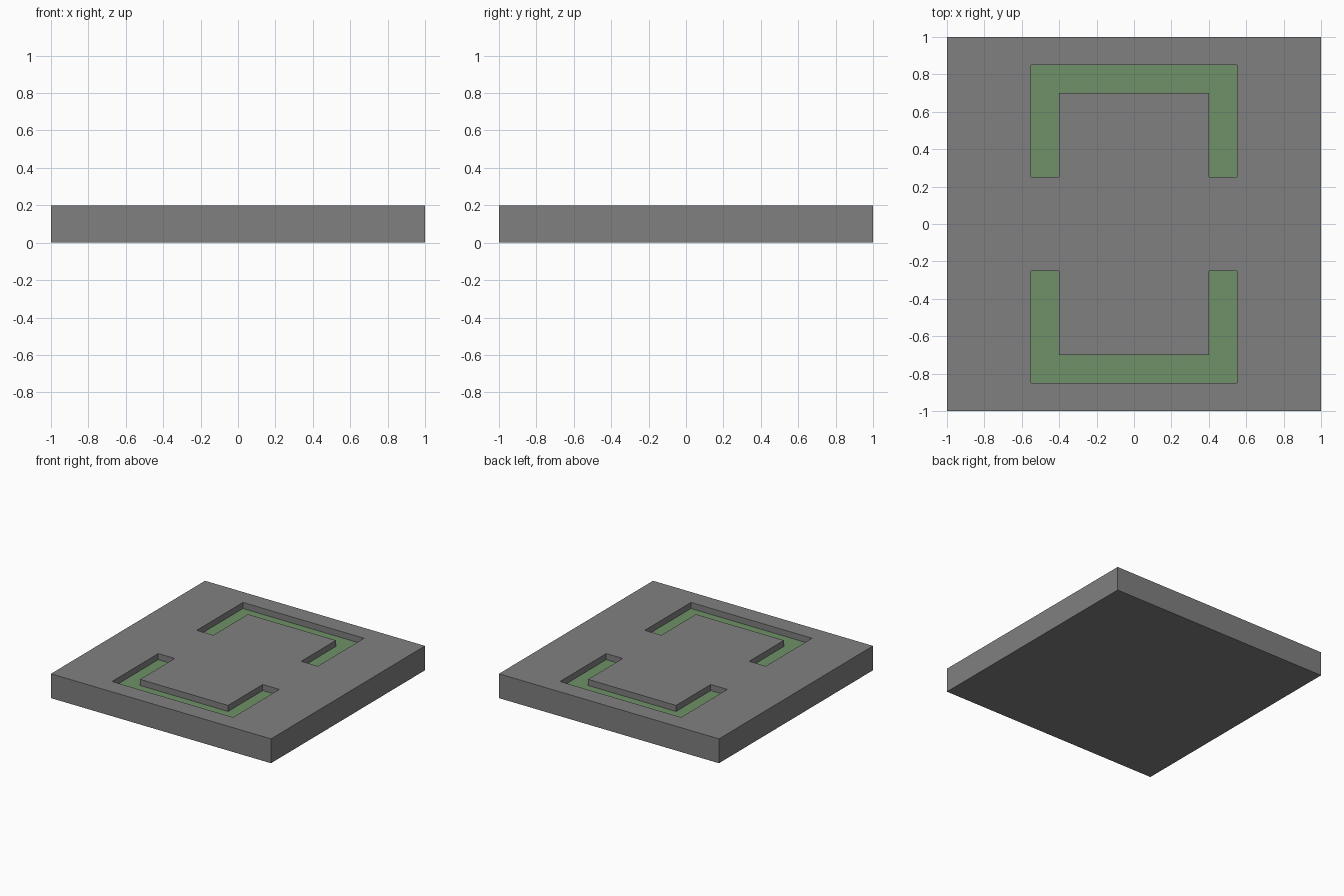
import bpy
import bmesh
from mathutils import Matrix, Vector

if "Cube" in bpy.data.objects:
    bpy.data.objects.remove(bpy.data.objects["Cube"])

THICK, DEPTH = 0.2, 0.05           # slab thickness, groove depth
OUT_X, IN_X = 0.55, 0.40           # groove outer / inner half width
OUT_Y, IN_Y, END_Y = 0.85, 0.70, 0.25


def material(name, colour):
    m = bpy.data.materials.new(name)
    m.diffuse_color = (*colour, 1.0)
    m.use_nodes = True
    m.node_tree.nodes["Principled BSDF"].inputs["Base Color"].default_value = m.diffuse_color
    return m


def in_groove(p):
    """True inside either of the two mirrored U-shaped channels."""
    x, y = abs(p.x), abs(p.y)
    return x < OUT_X and END_Y < y < OUT_Y and (x > IN_X or y > IN_Y)


# Square slab, cut along the groove outlines
bm = bmesh.new()
bmesh.ops.create_cube(bm, size=1.0, matrix=Matrix.Translation((0, 0, THICK / 2))
                      @ Matrix.Diagonal((2, 2, THICK, 1)))
cuts = [(0, OUT_X), (0, IN_X), (1, OUT_Y), (1, IN_Y), (1, END_Y)]
for axis, value in cuts:
    for sign in (-1, 1):
        normal = Vector((0, 0, 0))
        normal[axis] = 1.0
        bmesh.ops.bisect_plane(bm, geom=bm.verts[:] + bm.edges[:] + bm.faces[:],
                               plane_co=normal * value * sign, plane_no=normal)

# Sink the grooves into the top and colour their floors green
bm.normal_update()
floor = [f for f in bm.faces
         if f.normal.z > 0.9 and in_groove(f.calc_center_median())]
result = bmesh.ops.extrude_face_region(bm, geom=floor)["geom"]
bmesh.ops.delete(bm, geom=[f for f in floor if f.is_valid], context='FACES_ONLY')
for item in result:
    if isinstance(item, bmesh.types.BMVert):
        item.co.z -= DEPTH
    elif isinstance(item, bmesh.types.BMFace):
        item.material_index = 1
bmesh.ops.recalc_face_normals(bm, faces=bm.faces[:])

mesh = bpy.data.meshes.new("grooved_slab")
bm.to_mesh(mesh)
bm.free()
mesh.materials.append(material("grey", (0.216, 0.216, 0.216)))
mesh.materials.append(material("muted green", (0.156, 0.283, 0.136)))
slab = bpy.data.objects.new("grooved_slab", mesh)
bpy.context.collection.objects.link(slab)
